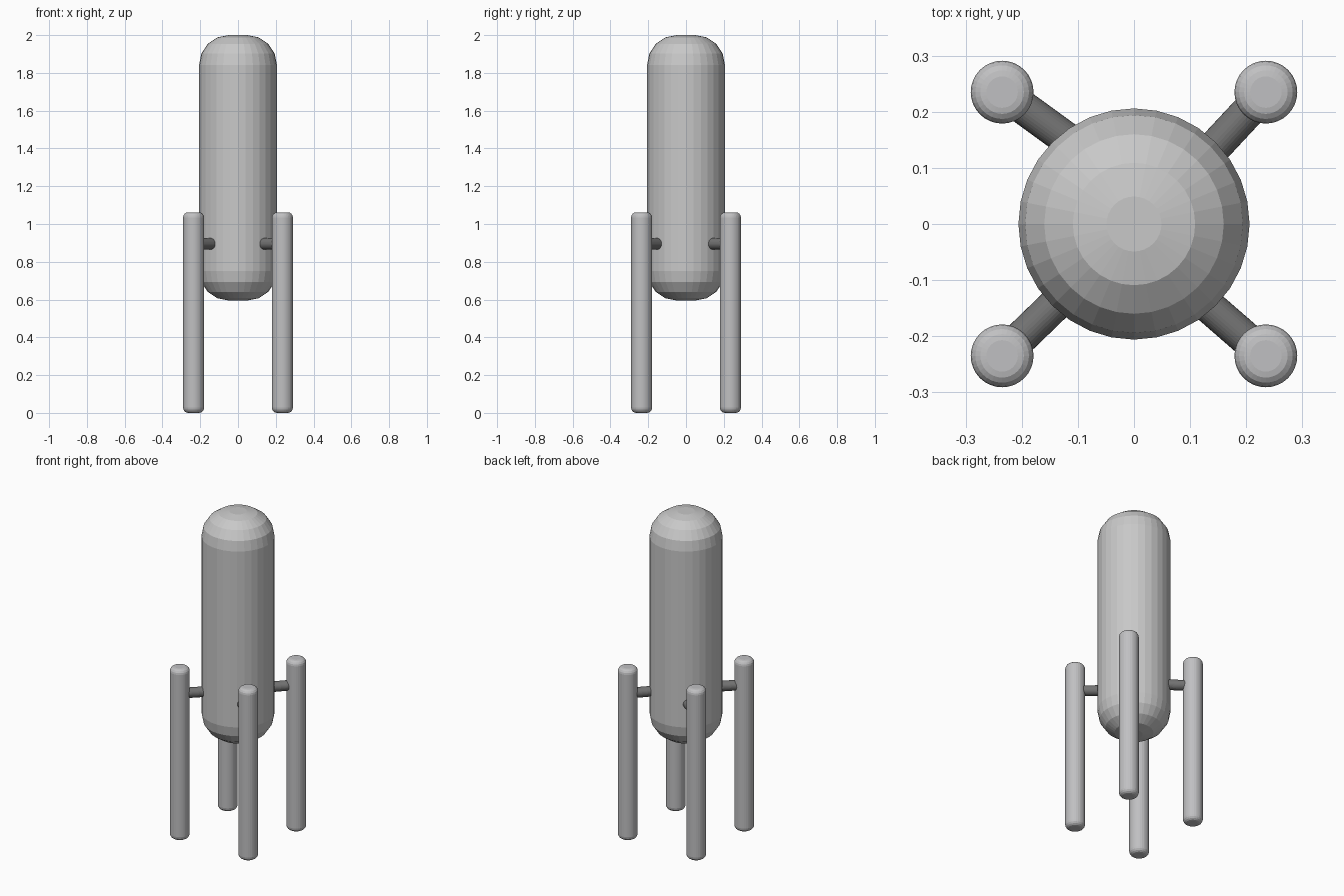
import bpy, bmesh, math
from mathutils import Vector

if "Cube" in bpy.data.objects:
    bpy.data.objects.remove(bpy.data.objects["Cube"])


def material(name, color):
    m = bpy.data.materials.new(name)
    m.diffuse_color = (*color, 1)
    m.use_nodes = True
    m.node_tree.nodes["Principled BSDF"].inputs["Base Color"].default_value = m.diffuse_color
    return m


body_grey = material("body grey", (0.58, 0.58, 0.58))
leg_grey = material("leg grey", (0.53, 0.53, 0.54))
dark_grey = material("dark grey", (0.17, 0.17, 0.17))


def finish(name, bm, mat):
    bmesh.ops.recalc_face_normals(bm, faces=bm.faces)
    mesh = bpy.data.meshes.new(name)
    bm.to_mesh(mesh)
    bm.free()
    mesh.materials.append(mat)
    obj = bpy.data.objects.new(name, mesh)
    bpy.context.collection.objects.link(obj)
    return obj


def capsule(name, x, y, z0, z1, radius, bevel, mat, sides=32, steps=4):
    """Upright cylinder with rounded rims and flat end caps."""
    arc = [i * math.pi / 2 / steps for i in range(steps + 1)]
    r = radius - bevel
    profile = [(r + bevel * math.sin(a), z0 + bevel * (1 - math.cos(a))) for a in arc]
    profile += [(r + bevel * math.sin(a), z1 - bevel * (1 - math.cos(a))) for a in reversed(arc)]
    bm = bmesh.new()
    rings = []
    for pr, pz in profile:
        rings.append([bm.verts.new((x + pr * math.cos(2 * math.pi * k / sides),
                                    y + pr * math.sin(2 * math.pi * k / sides), pz))
                      for k in range(sides)])
    for a, b in zip(rings, rings[1:]):
        for k in range(sides):
            n = (k + 1) % sides
            bm.faces.new((a[k], a[n], b[n], b[k]))
    bm.faces.new(rings[0])
    bm.faces.new(rings[-1])
    return finish(name, bm, mat)


def rod(name, start, end, radius, mat, sides=32):
    start, end = Vector(start), Vector(end)
    d = end - start
    bm = bmesh.new()
    bmesh.ops.create_cone(bm, cap_ends=True, segments=sides, radius1=radius,
                          radius2=radius, depth=d.length)
    bm.transform(d.to_track_quat('Z', 'Y').to_matrix().to_4x4())
    bmesh.ops.translate(bm, verts=bm.verts, vec=(start + end) / 2)
    return finish(name, bm, mat)


# Main tank
capsule("tank", 0, 0, 0.595, 2.0, 0.206, 0.157, body_grey)

# Four legs, each with a strut reaching into the tank at a slightly different angle
corners = {
    "front_left": (-1, -1, 44),
    "front_right": (1, -1, 41),
    "back_left": (-1, 1, 36),
    "back_right": (1, 1, 47),
}
for name, (sx, sy, angle) in corners.items():
    x, y = 0.235 * sx, 0.235 * sy
    capsule(name + "_leg", x, y, 0.0, 1.062, 0.056, 0.028, leg_grey)
    a = math.radians(angle)
    inner = (x - sx * 0.19 * math.cos(a), y - sy * 0.19 * math.sin(a), 0.895)
    rod(name + "_strut", (x, y, 0.895), inner, 0.03, dark_grey)
